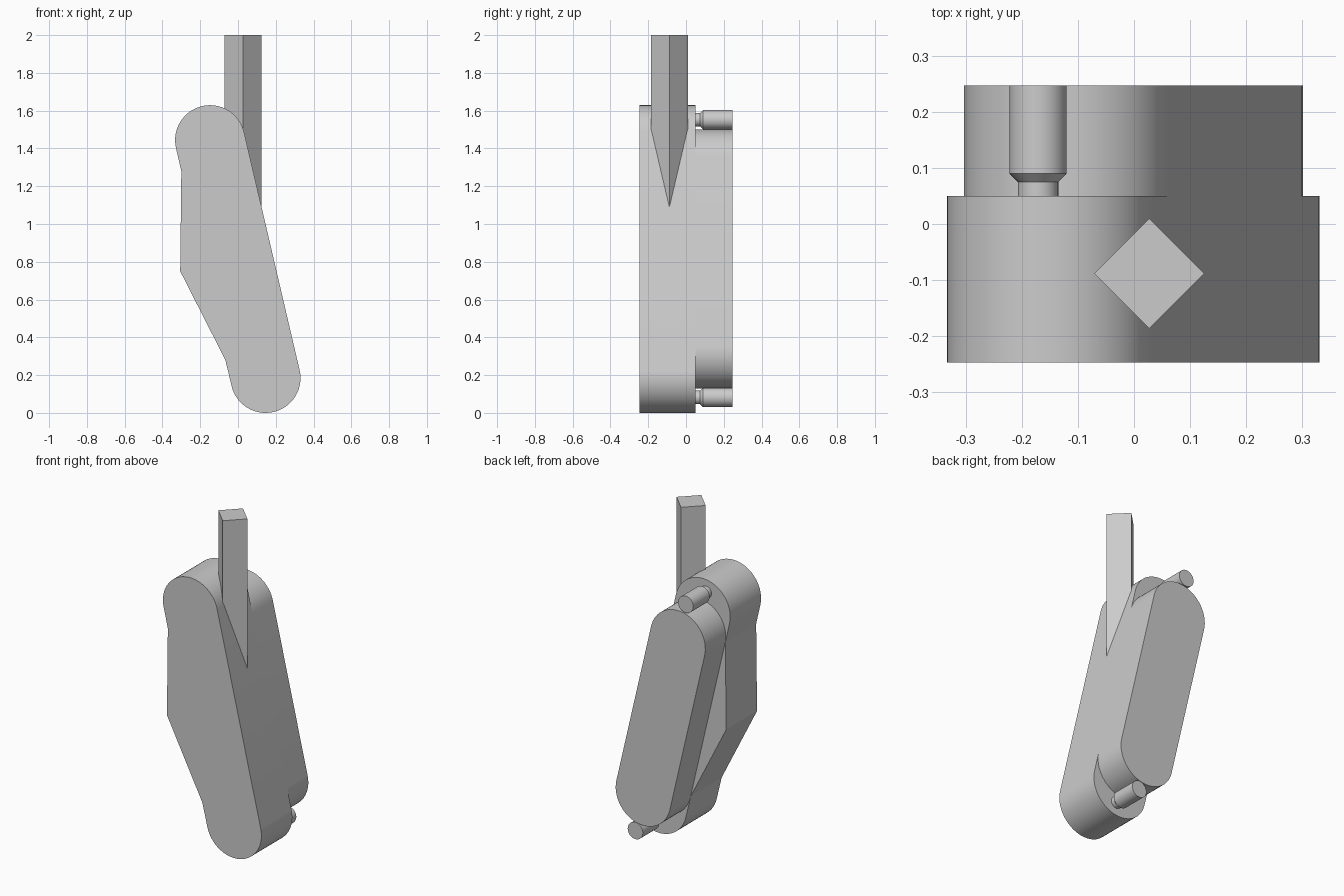
import bpy, bmesh, math
from mathutils import Vector

if "Cube" in bpy.data.objects:
    bpy.data.objects.remove(bpy.data.objects["Cube"])

grey = bpy.data.materials.new("plain grey")
grey.diffuse_color = (0.6, 0.6, 0.6, 1)
grey.use_nodes = True
grey.node_tree.nodes["Principled BSDF"].inputs["Base Color"].default_value = grey.diffuse_color

R = 0.185                      # radius of the rounded ends
LOW, HIGH = (0.146, 0.185), (-0.148, 1.444)
BACK_Y, MID_Y, FRONT_Y = 0.247, 0.05, -0.247
TILT = math.atan2(LOW[0] - HIGH[0], HIGH[1] - LOW[1])


def finish(name, bm):
    """Turn a bmesh into a smooth-by-angle grey object."""
    bmesh.ops.recalc_face_normals(bm, faces=bm.faces)
    mesh = bpy.data.meshes.new(name)
    bm.to_mesh(mesh)
    bm.free()
    mesh.materials.append(grey)
    ob = bpy.data.objects.new(name, mesh)
    bpy.context.collection.objects.link(ob)
    bpy.ops.object.select_all(action='DESELECT')
    ob.select_set(True)
    bpy.context.view_layer.objects.active = ob
    bpy.ops.object.shade_smooth_by_angle(angle=math.radians(12))
    return ob


def arc(center, start, n=32):
    """Half circle in the xz plane."""
    return [(center[0] + R * math.cos(start + math.pi * i / n),
             center[1] + R * math.sin(start + math.pi * i / n)) for i in range(n + 1)]


def slab(name, low, high, y0, y1, extra=()):
    """Tilted rounded bar outline, extruded along y."""
    outline = arc(low, math.pi + TILT) + arc(high, TILT) + list(extra)
    bm = bmesh.new()
    face = bm.faces.new([bm.verts.new((x, y0, z)) for x, z in outline])
    out = bmesh.ops.extrude_face_region(bm, geom=[face])
    bmesh.ops.translate(bm, vec=(0, y1 - y0, 0),
                        verts=[v for v in out["geom"] if isinstance(v, bmesh.types.BMVert)])
    return finish(name, bm)


def pin(name, x, z, n=40):
    """Pin with a narrow neck and chamfer, lathed around a y axis."""
    profile = [(0.036, MID_Y - 0.01), (0.036, 0.075), (0.051, 0.09), (0.051, BACK_Y)]
    bm = bmesh.new()
    rings = [[bm.verts.new((x + r * math.cos(math.tau * i / n), y,
                            z + r * math.sin(math.tau * i / n))) for i in range(n)]
             for r, y in profile]
    for a, b in zip(rings, rings[1:]):
        for i in range(n):
            j = (i + 1) % n
            bm.faces.new((a[i], a[j], b[j], b[i]))
    bm.faces.new(rings[0])
    bm.faces.new(rings[-1])
    return finish(name, bm)


# front plate with the angled bulge on its left edge
slab("front_plate", LOW, HIGH, FRONT_Y, MID_Y,
     [(-0.300, 1.28), (-0.306, 0.75), (-0.067, 0.28)])

# shorter rear plate, flush with the long sides of the front plate
axis = (Vector(HIGH) - Vector(LOW)).normalized() * 0.132
slab("rear_plate", Vector(LOW) + axis, Vector(HIGH) - axis, MID_Y, BACK_Y)

# pins beyond both ends of the rear plate
pin("upper_pin", -0.171, 1.552)
pin("lower_pin", 0.169, 0.082)

# square post turned on its corner
bm = bmesh.new()
cx, cy, h = 0.027, -0.088, 0.098
corners = [(cx + h, cy), (cx, cy + h), (cx - h, cy), (cx, cy - h)]
bottom, top = ([bm.verts.new((x, y, z)) for x, y in corners] for z in (1.0, 2.0))
bm.faces.new(bottom)
bm.faces.new(top)
for i in range(4):
    j = (i + 1) % 4
    bm.faces.new((bottom[i], bottom[j], top[j], top[i]))
finish("square_post", bm)
